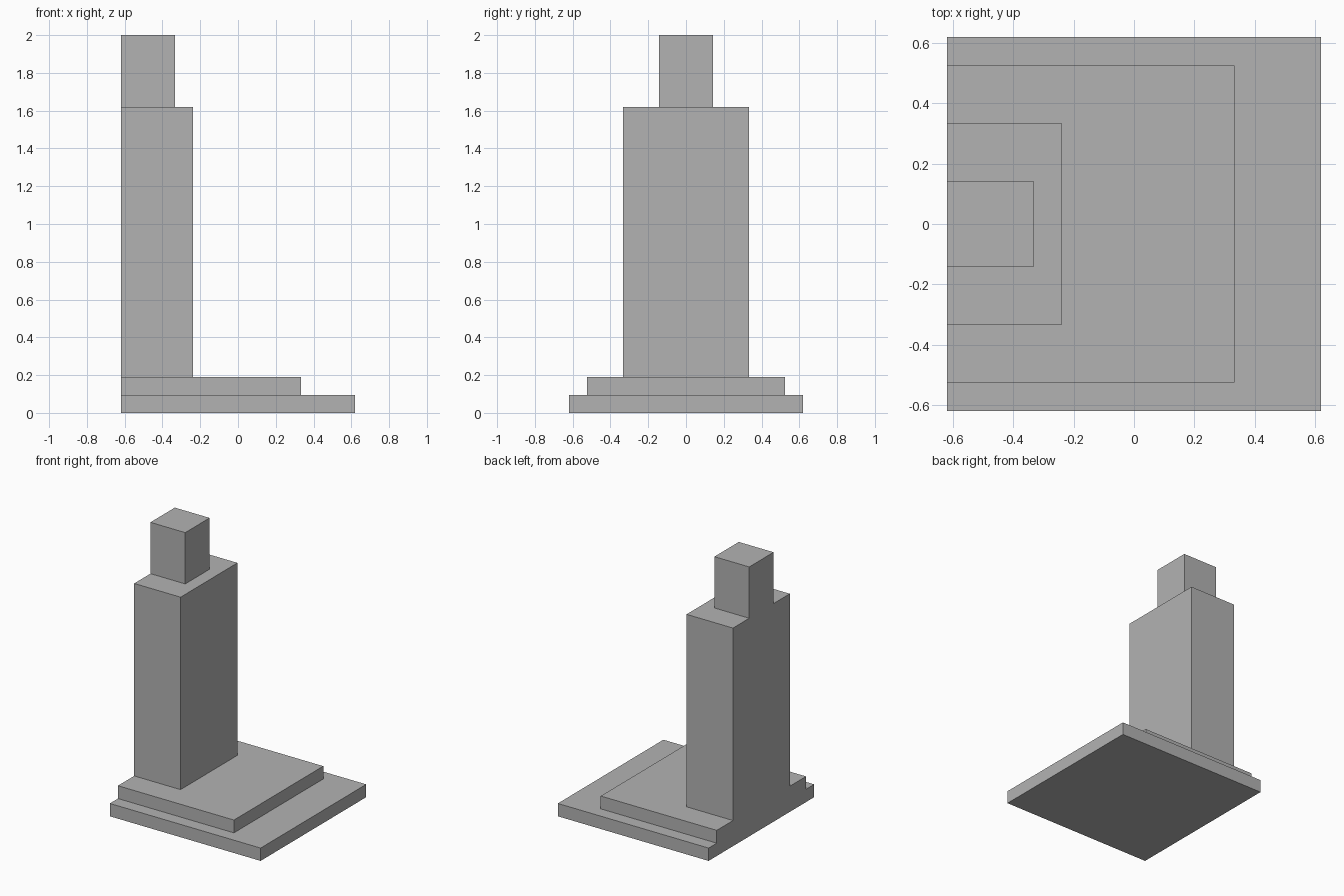
import bpy
import bmesh

default_cube = bpy.data.objects.get("Cube")
if default_cube:
    bpy.data.objects.remove(default_cube, do_unlink=True)

UNIT = 2 / 21          # one module of the design
BACK = -6.5 * UNIT     # shared flush plane on the -x side

grey = bpy.data.materials.new("plain_grey")
grey.use_nodes = True
colour = (0.45, 0.45, 0.45, 1)
grey.diffuse_color = colour
grey.node_tree.nodes["Principled BSDF"].inputs["Base Color"].default_value = colour


def add_block(name, length, width, bottom, height):
    """Box measured in modules, flush with the shared plane and centred on y."""
    bm = bmesh.new()
    bmesh.ops.create_cube(bm, size=1)
    for v in bm.verts:
        v.co.x = BACK + (v.co.x + 0.5) * length * UNIT
        v.co.y *= width * UNIT
        v.co.z = (bottom + (v.co.z + 0.5) * height) * UNIT
    mesh = bpy.data.meshes.new(name)
    bm.to_mesh(mesh)
    bm.free()
    mesh.materials.append(grey)
    obj = bpy.data.objects.new(name, mesh)
    bpy.context.collection.objects.link(obj)


# Stack from the ground up: name, length, width, height
bottom = 0
for name, length, width, height in (
    ("base_slab", 13, 13, 1),
    ("upper_step", 10, 11, 1),
    ("tower_shaft", 4, 7, 15),
    ("tower_top", 3, 3, 4),
):
    add_block(name, length, width, bottom, height)
    bottom += height
